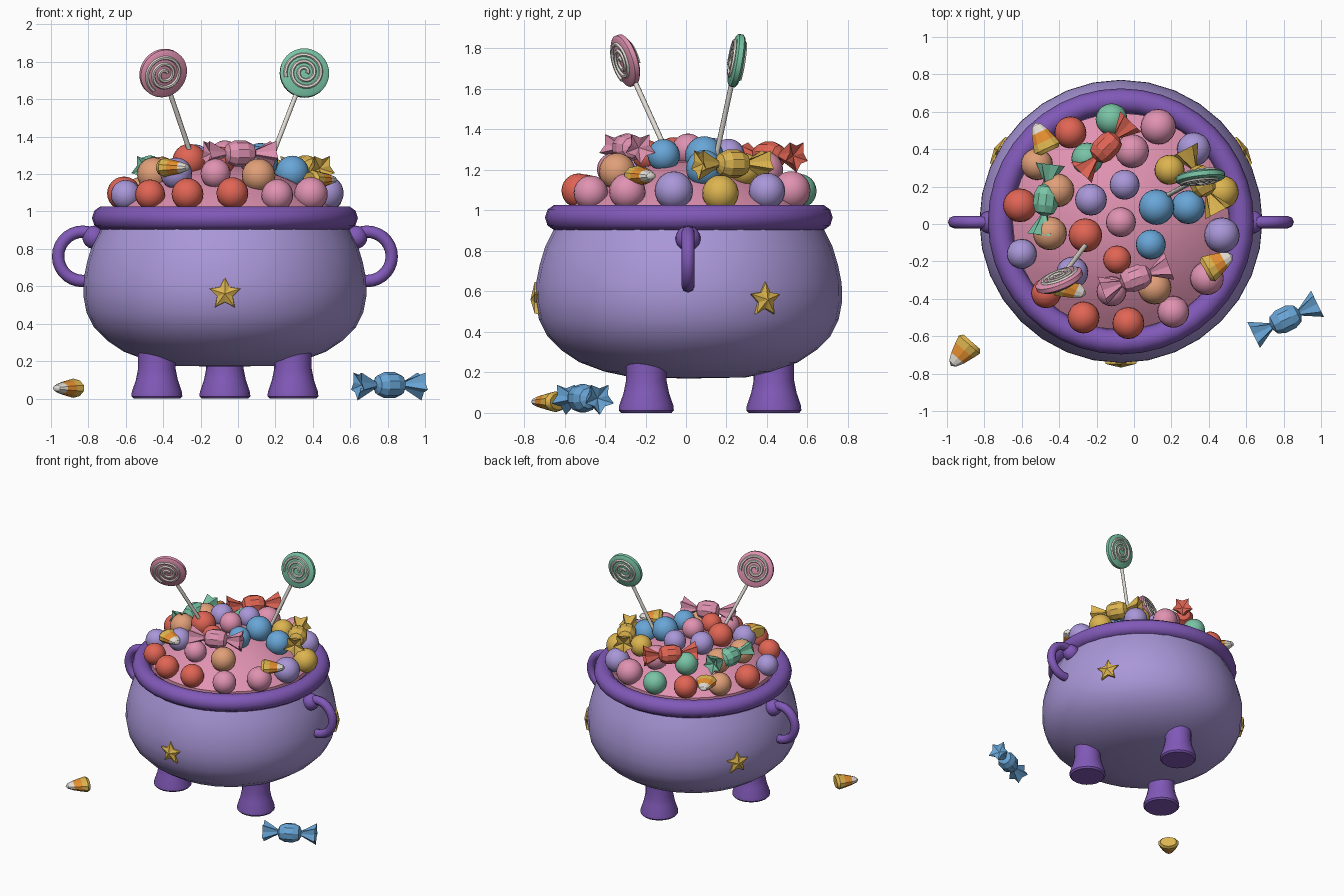
import bpy, bmesh, math
from math import sin, cos, pi, radians
from mathutils import Matrix, Vector

if "Cube" in bpy.data.objects:
    bpy.data.objects.remove(bpy.data.objects["Cube"])

COLORS = {
    "lavender": (.40, .31, .69), "purple": (.22, .10, .48), "pink": (.75, .29, .44),
    "red": (.75, .13, .09), "green": (.19, .55, .38), "tan": (.75, .35, .19),
    "blue": (.14, .38, .68), "gold": (.72, .46, .08), "orange": (.79, .28, .03),
    "white": (.78, .74, .68)}
MATS = {}
for n, c in COLORS.items():
    MATS[n] = bpy.data.materials.new(n)
    MATS[n].diffuse_color = (*c, 1)

CX, CY = -.07, .014          # pot axis
POT = Matrix.Translation((CX, CY, 0))


def finish(name, bm, colors, matrix, smooth=None):
    bmesh.ops.recalc_face_normals(bm, faces=bm.faces)
    me = bpy.data.meshes.new(name)
    bm.to_mesh(me)
    bm.free()
    for c in colors:
        me.materials.append(MATS[c])
    ob = bpy.data.objects.new(name, me)
    bpy.context.collection.objects.link(ob)
    ob.matrix_world = matrix
    if smooth:
        bpy.ops.object.select_all(action='DESELECT')
        ob.select_set(True)
        bpy.context.view_layer.objects.active = ob
        bpy.ops.object.shade_smooth_by_angle(angle=radians(smooth))
    return ob


def lathe(name, profile, colors, matrix, seg=32, smooth=40, bands=None, closed=False):
    """Spin (radius, z[, ripple]) rows round z; bands gives a colour index per row gap."""
    bm = bmesh.new()
    rows = []
    for p in profile:
        if p[0] == 0:
            rows.append([bm.verts.new((0, 0, p[1]))] * seg)
            continue
        rip = p[2] if len(p) > 2 else 1
        rows.append([bm.verts.new((p[0] * (rip if i % 2 else 1) * cos(2 * pi * i / seg),
                                   p[0] * (rip if i % 2 else 1) * sin(2 * pi * i / seg), p[1]))
                     for i in range(seg)])
    if closed:
        rows.append(rows[0])
    for k in range(len(rows) - 1):
        a, b = rows[k], rows[k + 1]
        for i in range(seg):
            j = (i + 1) % seg
            f = bm.faces.new(list(dict.fromkeys((a[i], a[j], b[j], b[i]))))
            f.material_index = bands[k] if bands else 0
    return finish(name, bm, colors, matrix, smooth)


def tube(name, pts, radius, color, matrix=Matrix(), res=2):
    cu = bpy.data.curves.new(name, 'CURVE')
    cu.dimensions = '3D'
    cu.bevel_depth = radius
    cu.bevel_resolution = res
    cu.use_fill_caps = True
    sp = cu.splines.new('POLY')
    sp.points.add(len(pts) - 1)
    for q, p in zip(sp.points, pts):
        q.co = (*p, 1)
    cu.materials.append(MATS[color])
    ob = bpy.data.objects.new(name, cu)
    bpy.context.collection.objects.link(ob)
    ob.matrix_world = matrix
    bpy.ops.object.select_all(action='DESELECT')
    ob.select_set(True)
    bpy.context.view_layer.objects.active = ob
    bpy.ops.object.convert(target='MESH')
    bpy.ops.object.shade_smooth_by_angle(angle=radians(50))


def ball(name, loc, r, color):
    bm = bmesh.new()
    bmesh.ops.create_uvsphere(bm, u_segments=20, v_segments=12, radius=r)
    finish(name, bm, [color], Matrix.Translation(loc), 60)


def lying(x, y, z, deg):
    """Lay local z along a horizontal heading."""
    return (Matrix.Translation((x, y, z)) @ Matrix.Rotation(radians(deg), 4, 'Z')
            @ Matrix.Rotation(pi / 2, 4, 'Y'))


# Pot body and rim
lathe("pot_body", [(0, .17), (.28, .175), (.42, .205), (.54, .25), (.63, .31), (.70, .38),
                   (.74, .46), (.757, .55), (.755, .64), (.737, .73), (.71, .82), (.67, .90),
                   (.645, .96), (.58, .97), (.575, .88), (0, .88)], ["lavender"], POT)
lathe("pot_rim", [(.645 + .066 * cos(2 * pi * k / 10), .965 + .066 * sin(2 * pi * k / 10))
                  for k in range(10)], ["purple"], POT, seg=40, closed=True)

# Three feet
for k, a in enumerate((90, 210, 330)):
    x, y = CX + .42 * cos(radians(a)), CY + .42 * sin(radians(a))
    lathe(f"foot_{k}", [(0, 0), (.125, 0), (.136, .012), (.134, .035), (.112, .10),
                        (.10, .16), (.10, .25), (0, .25)],
          ["purple"], Matrix.Translation((x, y, 0)), seg=20)

# Ring handles with joint knobs
for s, side in ((-1, "left"), (1, "right")):
    arc = [(CX + s * (.76 + .132 * cos(radians(t))), CY - .004, .76 + .132 * sin(radians(t)))
           for t in range(-130, 131, 13)]
    tube(f"handle_{side}", arc, .033, "purple")
    ball(f"handle_knob_{side}", (CX + s * .70, CY - .004, .862), .062, "purple")

# Three raised stars round the belly
for k, a in enumerate((-90, 30, 150)):
    bm = bmesh.new()
    low, high = [], []
    for i in range(10):
        r = .047 if i % 2 else .092
        t = pi + i * pi / 5
        low.append(bm.verts.new((r * cos(t), r * sin(t), -.02)))
        high.append(bm.verts.new((r * .93 * cos(t), r * .93 * sin(t), .012)))
    top = bm.verts.new((0, 0, .032))
    for i in range(10):
        j = (i + 1) % 10
        bm.faces.new((low[i], low[j], high[j], high[i]))
        bm.faces.new((high[i], high[j], top))
    bm.faces.new(low)
    finish(f"star_{k}", bm, ["gold"],
           lying(CX + .75 * cos(radians(a)), CY + .75 * sin(radians(a)), .56, a))

# Candy mound inside the pot


def heap(r):
    return 1.30 - .68 * r * r


lathe("candy_mound", [(0, .90), (.58, .90)] + [(r, heap(r) - .05) for r in
      (.58, .52, .44, .35, .25, .13)] + [(0, 1.25)], ["pink"], POT)

# Round candies (x, y, radius)
BALLS = {
    "red": [(-.34, .49, .085), (-.61, .10, .09), (-.26, -.06, .09), (-.09, -.19, .075),
            (-.47, -.37, .08), (-.27, -.50, .085), (-.03, -.53, .085)],
    "green": [(-.12, .56, .085), (-.25, .35, .085)],
    "pink": [(.13, .52, .095), (-.01, .39, .09), (-.07, .01, .08), (.39, -.29, .09),
             (.21, -.47, .085), (-.12, -.36, .08)],
    "tan": [(-.52, .32, .085), (-.41, .18, .09), (-.45, -.05, .09), (.11, -.34, .09)],
    "lavender": [(.32, .40, .09), (-.05, .21, .08), (-.23, .13, .085), (-.60, -.16, .08),
                 (.47, -.06, .095), (-.33, -.26, .085)],
    "blue": [(.12, .09, .095), (.29, .09, .09), (.09, -.11, .08)],
    "gold": [(.19, .29, .08), (.47, .17, .09)]}
for c, items in BALLS.items():
    for k, (x, y, r) in enumerate(items):
        ball(f"{c}_ball_{k}", (x, y, heap(math.hypot(x - CX, y - CY))), r, c)

# Wrapped candies with pleated twist ends
half = [(0, -.165), (.082, -.19, .6), (.02, -.085), (.052, -.07), (.07, -.03)]
wrap = half + [(p[0], -p[1], *p[2:]) for p in reversed(half)]
for c, x, y, z, a in (("green", -.47, .13, 1.23, 83), ("red", -.15, .41, 1.27, 46),
                      ("pink", .01, -.29, 1.31, 20), ("gold", .36, .23, 1.23, -62),
                      ("blue", .81, -.51, .072, 26)):
    lathe(f"wrapped_candy_{c}", wrap, [c], lying(x, y, z, a), seg=10, smooth=None)

# Three-coloured corn candies
corn = [(0, -.08), (.062, -.08), (.078, -.06), (.066, -.02), (.047, .035), (.026, .075), (0, .09)]
for k, (x, y, z, a) in enumerate(((-.92, -.69, .055, 229), (-.49, .46, 1.14, 115),
                                  (.45, -.21, 1.17, 30), (-.34, -.34, 1.235, -25))):
    lathe(f"corn_candy_{k}", corn, ["gold", "orange", "white"],
          lying(x, y, z, a) @ Matrix.Diagonal((.66, 1, 1, 1)), seg=10, smooth=30,
          bands=[0, 0, 0, 1, 2, 2])

# Lollipops: stick, disc and a spiral on both faces
for c, base, head, face in (("pink", (-.25, -.10, 1.30), (-.40, -.30, 1.74), (.25, -.97, 0)),
                            ("green", (.165, .145, 1.25), (.355, .25, 1.74), (.05, -1, 0))):
    base, head, n = Vector(base), Vector(head), Vector(face)
    d = (head - base).normalized()
    n = (n - n.dot(d) * d).normalized()
    m = Matrix((d.cross(n), d, n)).transposed().to_4x4()
    m.translation = head
    tube(f"{c}_lollipop_stick", [base - d * .1, head - d * .12], .013, "white")
    lathe(f"{c}_lollipop_disc", [(0, -.022), (.118, -.022), (.132, -.012), (.132, .012),
                                 (.118, .022), (0, .022)], [c], m, seg=32)
    for s, side in ((1, "front"), (-1, "back")):
        pts = []
        for i in range(61):
            t, r = i / 60 * 2.6 * 2 * pi, .014 + .092 * i / 60
            pts.append((s * r * cos(t), r * sin(t), s * .023))
        tube(f"{c}_lollipop_spiral_{side}", pts, .0105, "white", m, 1)

for m in bpy.data.materials:
    if m.users and not m.is_grease_pencil:
        m.use_nodes = True
        m.node_tree.nodes["Principled BSDF"].inputs["Base Color"].default_value = m.diffuse_color
